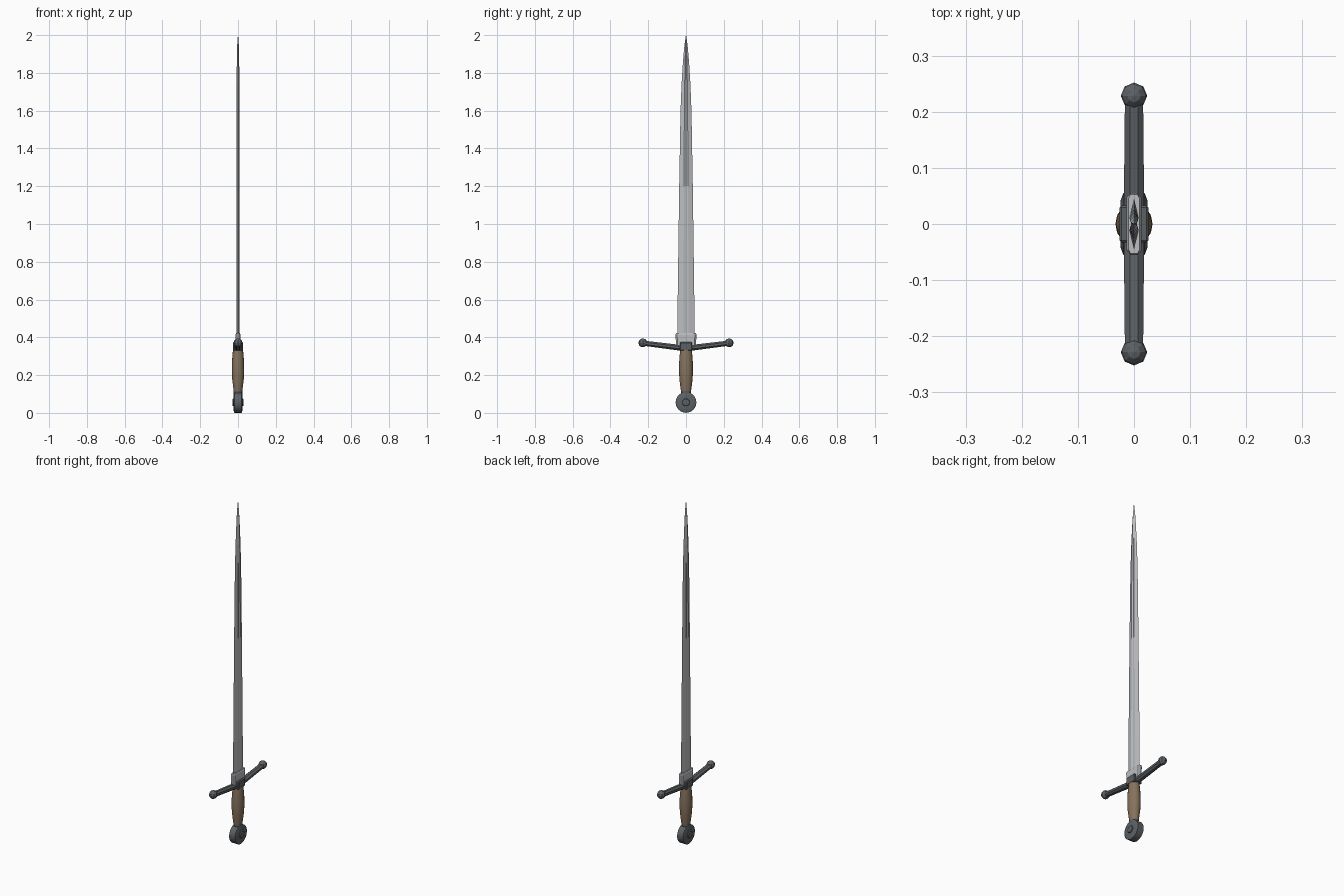
import bpy, bmesh, math
from mathutils import Matrix, Vector

if "Cube" in bpy.data.objects:
    bpy.data.objects.remove(bpy.data.objects["Cube"])


def material(name, rgb):
    m = bpy.data.materials.new(name)
    m.diffuse_color = (*rgb, 1)
    m.use_nodes = True
    m.node_tree.nodes["Principled BSDF"].inputs["Base Color"].default_value = m.diffuse_color
    return m


STEEL = material("steel", (0.5, 0.51, 0.53))
IRON = material("dark_iron", (0.11, 0.12, 0.13))
LEATHER = material("leather", (0.24, 0.17, 0.11))


def finish(name, bm, mat, angle=None):
    bmesh.ops.recalc_face_normals(bm, faces=bm.faces)
    mesh = bpy.data.meshes.new(name)
    bm.to_mesh(mesh)
    bm.free()
    mesh.materials.append(mat)
    ob = bpy.data.objects.new(name, mesh)
    bpy.context.collection.objects.link(ob)
    if angle:
        bpy.ops.object.select_all(action='DESELECT')
        ob.select_set(True)
        bpy.context.view_layer.objects.active = ob
        bpy.ops.object.shade_smooth_by_angle(angle=math.radians(angle))
    return ob


def loft(name, rings, mat, angle=None):
    bm = bmesh.new()
    loops = [[bm.verts.new(p) for p in ring] for ring in rings]
    n = len(loops[0])
    for a, b in zip(loops, loops[1:]):
        for i in range(n):
            j = (i + 1) % n
            bm.faces.new((a[i], a[j], b[j], b[i]))
    bm.faces.new(loops[0])
    bm.faces.new(loops[-1])
    return finish(name, bm, mat, angle)


def ellipse(n, a, b, turn=0.0):
    return [(a * math.cos(2 * math.pi * (i + turn) / n),
             b * math.sin(2 * math.pi * (i + turn) / n)) for i in range(n)]


# Blade: sharp edges, two ridges and a shallow fuller on each side
def blade_ring(z, w, t):
    r = w * 0.3
    return [(0, w, z), (t, r, z), (t * 0.6, 0, z), (t, -r, z),
            (0, -w, z), (-t, -r, z), (-t * 0.6, 0, z), (-t, r, z)]


blade_profile = [(0.36, 0.046, 0.008), (0.60, 0.044, 0.008), (1.20, 0.036, 0.008),
                 (1.60, 0.029, 0.0075), (1.75, 0.023, 0.007), (1.86, 0.016, 0.0065),
                 (1.94, 0.009, 0.005), (2.0, 0.0006, 0.0006)]
loft("blade", [blade_ring(*p) for p in blade_profile], STEEL)

# Collar wrapped around the base of the blade, with a bevelled top
def collar_ring(z, w, t):
    return [(0.006, w, z), (t, w * 0.85, z), (t, -w * 0.85, z), (0.006, -w, z),
            (-0.006, -w, z), (-t, -w * 0.85, z), (-t, w * 0.85, z), (-0.006, w, z)]


loft("blade_collar", [collar_ring(0.345, 0.053, 0.013), collar_ring(0.415, 0.055, 0.013),
                      collar_ring(0.424, 0.053, 0.010)], STEEL)

# Crossguard: octagonal bar rising towards both ends
guard_path = [(-0.225, 0.369, 0.9), (-0.04, 0.346, 1.0), (0.04, 0.346, 1.0), (0.225, 0.369, 0.9)]
loft("crossguard", [[(x * s, y, z + dz * s) for x, dz in ellipse(8, 0.0195, 0.0165, 0.5)]
                    for y, z, s in guard_path], IRON)

# Central block of the guard
bm = bmesh.new()
bmesh.ops.create_cube(bm, size=1, matrix=Matrix.Translation((0, 0, 0.352))
                      @ Matrix.Diagonal((0.052, 0.066, 0.046, 1)))
bmesh.ops.bevel(bm, geom=bm.edges[:], offset=0.004, segments=1, affect='EDGES')
finish("guard_block", bm, IRON)

# Ball ends
for side, name in ((-1, "left"), (1, "right")):
    bm = bmesh.new()
    bmesh.ops.create_uvsphere(bm, u_segments=8, v_segments=6, radius=0.0235,
                              matrix=Matrix.Translation((0, side * 0.2285, 0.371)))
    finish("guard_ball_" + name, bm, IRON)

# Grip: swelling leather handle
grip_profile = [(0.11, 0.022, 0.026), (0.14, 0.026, 0.030), (0.18, 0.031, 0.035), (0.22, 0.033, 0.037),
                (0.27, 0.032, 0.036), (0.31, 0.029, 0.033), (0.338, 0.026, 0.030)]
loft("grip", [[(x, y, z) for x, y in ellipse(16, a, b)] for z, a, b in grip_profile], LEATHER, 40)

# Pommel: wheel facing sideways, with a raised boss on each face
half = [(0.030, 0.014), (0.029, 0.018), (0.024, 0.020), (0.024, 0.042), (0.019, 0.055)]
wheel = half + [(-x, r) for x, r in reversed(half)]
loft("pommel", [[(x, u, 0.0555 + v) for u, v in ellipse(24, r, r)] for x, r in wheel], IRON, 35)

# Neck joining the pommel and the grip
loft("pommel_neck", [[(x, y, z) for x, y in ellipse(16, a, b)]
                     for z, a, b in ((0.09, 0.022, 0.024), (0.115, 0.023, 0.027))], IRON, 40)
